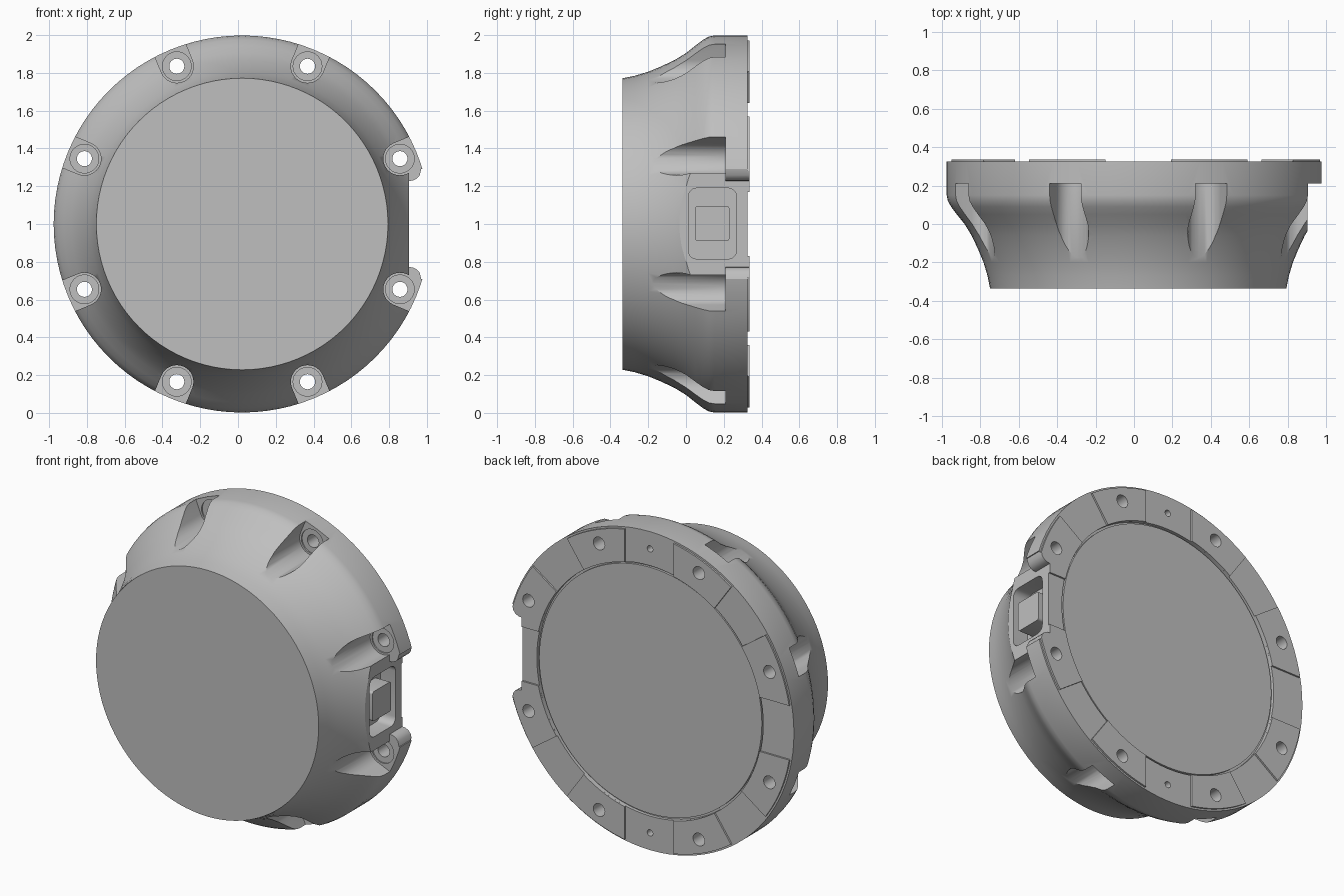
import bpy, bmesh, math
from mathutils import Vector

if "Cube" in bpy.data.objects:
    bpy.data.objects.remove(bpy.data.objects["Cube"])

CX, CZ = 0.022, 1.0          # axis of the round housing (runs along y)
HOLE_R = 0.904               # bolt circle radius
ANGLES = [math.radians(22.5 + 45 * k) for k in range(8)]

grey = bpy.data.materials.new("light grey")
grey.diffuse_color = (0.52, 0.52, 0.52, 1)
grey.use_nodes = True
grey.node_tree.nodes["Principled BSDF"].inputs["Base Color"].default_value = grey.diffuse_color


def finish(name, bm):
    bmesh.ops.recalc_face_normals(bm, faces=bm.faces)
    me = bpy.data.meshes.new(name)
    bm.to_mesh(me)
    bm.free()
    me.materials.append(grey)
    ob = bpy.data.objects.new(name, me)
    bpy.context.collection.objects.link(ob)
    return ob


def prism(bm, pts, y0, y1):
    """Extrude an outline, given around the housing axis, along y."""
    a = [bm.verts.new((CX + x, y0, CZ + z)) for x, z in pts]
    b = [bm.verts.new((CX + x, y1, CZ + z)) for x, z in pts]
    bm.faces.new(a)
    bm.faces.new(b[::-1])
    n = len(pts)
    for i in range(n):
        bm.faces.new((a[i], a[(i + 1) % n], b[(i + 1) % n], b[i]))


def circle(cx, cz, r, n):
    return [(cx + r * math.cos(2 * math.pi * i / n),
             cz + r * math.sin(2 * math.pi * i / n)) for i in range(n)]


def cut(ob, cutter):
    m = ob.modifiers.new("cut", 'BOOLEAN')
    m.operation, m.solver, m.object = 'DIFFERENCE', 'EXACT', cutter
    bpy.context.view_layer.objects.active = ob
    bpy.ops.object.modifier_apply(modifier=m.name)


def smooth(ob, deg=30):
    bpy.ops.object.select_all(action='DESELECT')
    ob.select_set(True)
    bpy.context.view_layer.objects.active = ob
    bpy.ops.object.shade_smooth_by_angle(angle=math.radians(deg))


# Housing: flared bowl with a grooved back plate
profile = [(0, -.335), (.772, -.335), (.785, -.27), (.806, -.2), (.835, -.13),
           (.868, -.06), (.905, 0), (.945, .05), (.975, .09), (.992, .12),
           (.998, .15), (.998, .325), (.785, .325), (.785, .305), (.772, .305),
           (.772, .32), (0, .32)]
bm = bmesh.new()
vs = [bm.verts.new((CX + r, y, CZ)) for r, y in profile]
es = [bm.edges.new(p) for p in zip(vs, vs[1:])]
bmesh.ops.spin(bm, geom=vs + es, cent=(CX, 0, CZ), axis=(0, 1, 0),
               angle=2 * math.pi, steps=96, use_merge=True)
bmesh.ops.remove_doubles(bm, verts=bm.verts, dist=1e-4)
housing = finish("housing", bm)

# Bolt pockets: U-shaped channels open to the rim
bm = bmesh.new()
for a in ANGLES:
    w = .088
    u = [(HOLE_R + w * math.cos(t), w * math.sin(t)) for t in
         [math.pi / 2 + math.pi * i / 16 for i in range(17)]]
    u += [(1.2, -w), (1.2, w)]
    prism(bm, [(x * math.cos(a) - z * math.sin(a),
                x * math.sin(a) + z * math.cos(a)) for x, z in u], -.6, .21)
pockets = finish("pocket_cutter", bm)

# Bolt holes, shallow washer seats and two small pin holes in the back
bm = bmesh.new()
for a in ANGLES:
    prism(bm, circle(HOLE_R * math.cos(a), HOLE_R * math.sin(a), .04, 24), .1, .5)
holes = finish("hole_cutter", bm)
bm = bmesh.new()
for a in ANGLES:
    prism(bm, circle(HOLE_R * math.cos(a), HOLE_R * math.sin(a), .076, 32), .15, .218)
seats = finish("seat_cutter", bm)
bm = bmesh.new()
for s in (1, -1):
    prism(bm, circle(0, s * .89, .02, 16), .25, .5)
pins = finish("pin_cutter", bm)

# Flat on the right side, leaving rounded tabs behind the pockets
edge = [(.883, .228), (.905, .23), (.925, .24), (.94, .258), (.948, .29), (1.2, .29)]
bm = bmesh.new()
prism(bm, edge + [(x, -z) for x, z in edge[::-1]], -.6, .6)
flat = finish("flat_cutter", bm)
bm = bmesh.new()
prism(bm, [(.883, -.32), (1.2, -.32), (1.2, .32), (.883, .32)], -.6, .2099)
flat_front = finish("flat_front_cutter", bm)


# Rounded socket in the flat, with a square button inside
def rounded_block(name, x0, x1, y0, y1, z0, z1, r):
    bm = bmesh.new()
    loops = [[], []]
    for cy, cz, q in ((y1 - r, z1 - r, 0), (y0 + r, z1 - r, 1),
                      (y0 + r, z0 + r, 2), (y1 - r, z0 + r, 3)):
        for i in range(6):
            t = (q + i / 5) * math.pi / 2
            for lp, x in zip(loops, (x0, x1)):
                lp.append(bm.verts.new((x, cy + r * math.cos(t), cz + r * math.sin(t))))
    a, b = loops
    bm.faces.new(a)
    bm.faces.new(b[::-1])
    for i in range(len(a)):
        j = (i + 1) % len(a)
        bm.faces.new((a[i], a[j], b[j], b[i]))
    return finish(name, bm)


socket = rounded_block("socket_cutter", .8, 1.2, .012, .268, .815, 1.19, .045)
button = rounded_block("button", .79, .9, .047, .23, .91, 1.095, .015)

for c in (pockets, flat_front, flat, seats, holes, pins, socket):
    cut(housing, c)

# Raised back pads: straight inner edge, radial outer edge, mirrored eight ways
r0, r1, off, far = .785, .987, .17, math.radians(35.2)
pad = []
for r, flip in ((r0, False), (r1, True)):
    near = math.asin(off / r)
    arc = [near + (far - near) * i / 8 for i in range(9)]
    pad += [(r * math.cos(t), r * math.sin(t)) for t in (arc[::-1] if flip else arc)]
bm = bmesh.new()
for sx in (1, -1):
    for sz in (1, -1):
        prism(bm, [(sx * x, sz * z) for x, z in pad], .322, .336)
        prism(bm, [(sx * z, sz * x) for x, z in pad], .322, .336)
pads = finish("back_pads", bm)
cut(pads, holes)
cut(pads, flat)

for ob in (housing, pads, button):
    smooth(ob)
for c in (pockets, flat_front, flat, seats, holes, pins, socket):
    bpy.data.objects.remove(c)
